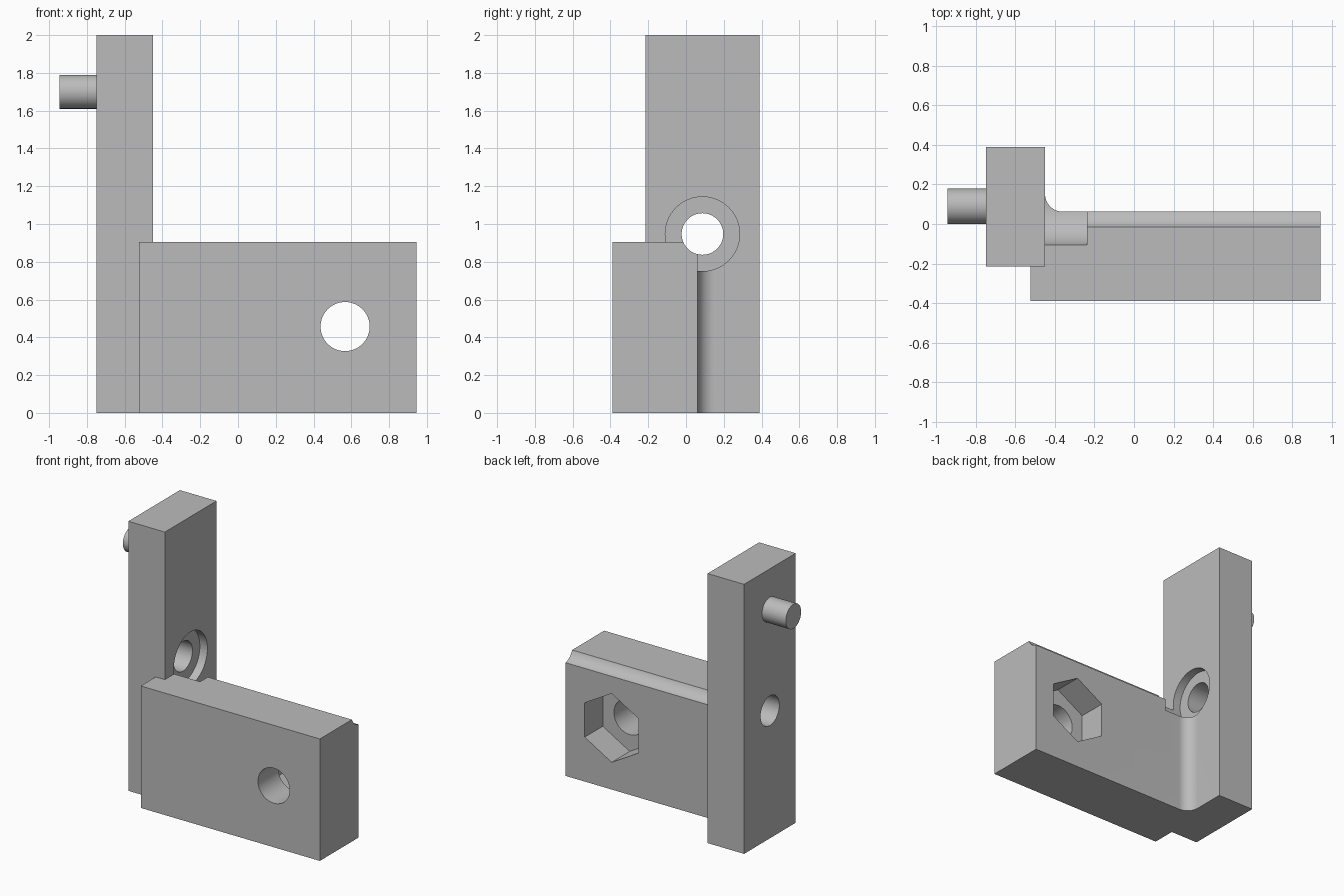
import bpy
import bmesh
from math import cos, sin, pi
from mathutils import Matrix, Vector

start = bpy.data.objects.get("Cube")
if start:
    bpy.data.objects.remove(start, do_unlink=True)

grey = bpy.data.materials.new("plain grey")
grey.use_nodes = True
colour = (0.5, 0.5, 0.5, 1)
grey.diffuse_color = colour
grey.node_tree.nodes["Principled BSDF"].inputs["Base Color"].default_value = colour


def finish(name, bm):
    bmesh.ops.recalc_face_normals(bm, faces=bm.faces)
    mesh = bpy.data.meshes.new(name)
    bm.to_mesh(mesh)
    bm.free()
    mesh.materials.append(grey)
    obj = bpy.data.objects.new(name, mesh)
    bpy.context.collection.objects.link(obj)
    return obj


def prism(name, outline, height):
    """Extrude an xy outline upward from the ground."""
    bm = bmesh.new()
    face = bm.faces.new([bm.verts.new((x, y, 0)) for x, y in outline])
    top = bmesh.ops.extrude_face_region(bm, geom=[face])["geom"]
    verts = [v for v in top if isinstance(v, bmesh.types.BMVert)]
    bmesh.ops.translate(bm, verts=verts, vec=(0, 0, height))
    return finish(name, bm)


def rod(name, start, end, radius, sides=64, turn=0):
    """Round or many-sided bar between two points."""
    a, b = Vector(start), Vector(end)
    bm = bmesh.new()
    place = (Matrix.Translation((a + b) / 2)
             @ (b - a).to_track_quat("Z", "Y").to_matrix().to_4x4()
             @ Matrix.Rotation(turn, 4, "Z"))
    bmesh.ops.create_cone(bm, cap_ends=True, segments=sides, radius1=radius,
                          radius2=radius, depth=(b - a).length, matrix=place)
    return finish(name, bm)


def combine(target, other, operation):
    """Apply a boolean and remove the helper object."""
    mod = target.modifiers.new("boolean", "BOOLEAN")
    mod.operation = operation
    mod.solver = "EXACT"
    mod.object = other
    bpy.context.view_layer.objects.active = target
    bpy.ops.object.modifier_apply(modifier=mod.name)
    bpy.data.objects.remove(other, do_unlink=True)


# Upright post
bracket = prism("bracket", [(-0.75, -0.215), (-0.45, -0.215),
                            (-0.45, 0.39), (-0.75, 0.39)], 2)

# Side plate with a rounded inner corner against the post
r = 0.09
fillet = [(-0.45 + r - r * sin(t), 0.062 + r - r * cos(t))
          for t in [i * pi / 32 for i in range(17)]]
plate = prism("side_plate", [(-0.525, -0.39), (0.945, -0.39), (0.945, 0.062)]
              + fillet + [(-0.525, 0.062 + r)], 0.905)
combine(bracket, plate, "UNION")

# Counterbored hole through the post, also grooving the plate's top edge
y, z = 0.087, 0.947
combine(bracket, rod("counterbore", (-0.512, y, z), (-0.237, y, z), 0.197), "DIFFERENCE")
combine(bracket, rod("bore", (-1.2, y, z), (1.2, y, z), 0.11), "DIFFERENCE")

# Bolt hole through the plate with a hexagonal nut pocket at the back
x, z = 0.567, 0.457
combine(bracket, rod("bolt_hole", (x, -0.6, z), (x, 0.3, z), 0.13), "DIFFERENCE")
pocket = rod("nut_pocket", (x, -0.15, z), (x, 0.3, z), 0.255, 6)
# Keep two corners of the hexagon pointing straight up and down
if max(v.co.z for v in pocket.data.vertices) < z + 0.25:
    bpy.data.objects.remove(pocket, do_unlink=True)
    pocket = rod("nut_pocket", (x, -0.15, z), (x, 0.3, z), 0.255, 6, pi / 6)
combine(bracket, pocket, "DIFFERENCE")

# Peg on the outer side of the post
peg = rod("peg", (-0.945, 0.09, 1.70), (-0.74, 0.09, 1.70), 0.09)

for obj in (bracket, peg):
    bpy.ops.object.select_all(action="DESELECT")
    obj.select_set(True)
    bpy.context.view_layer.objects.active = obj
    bpy.ops.object.shade_smooth_by_angle()
